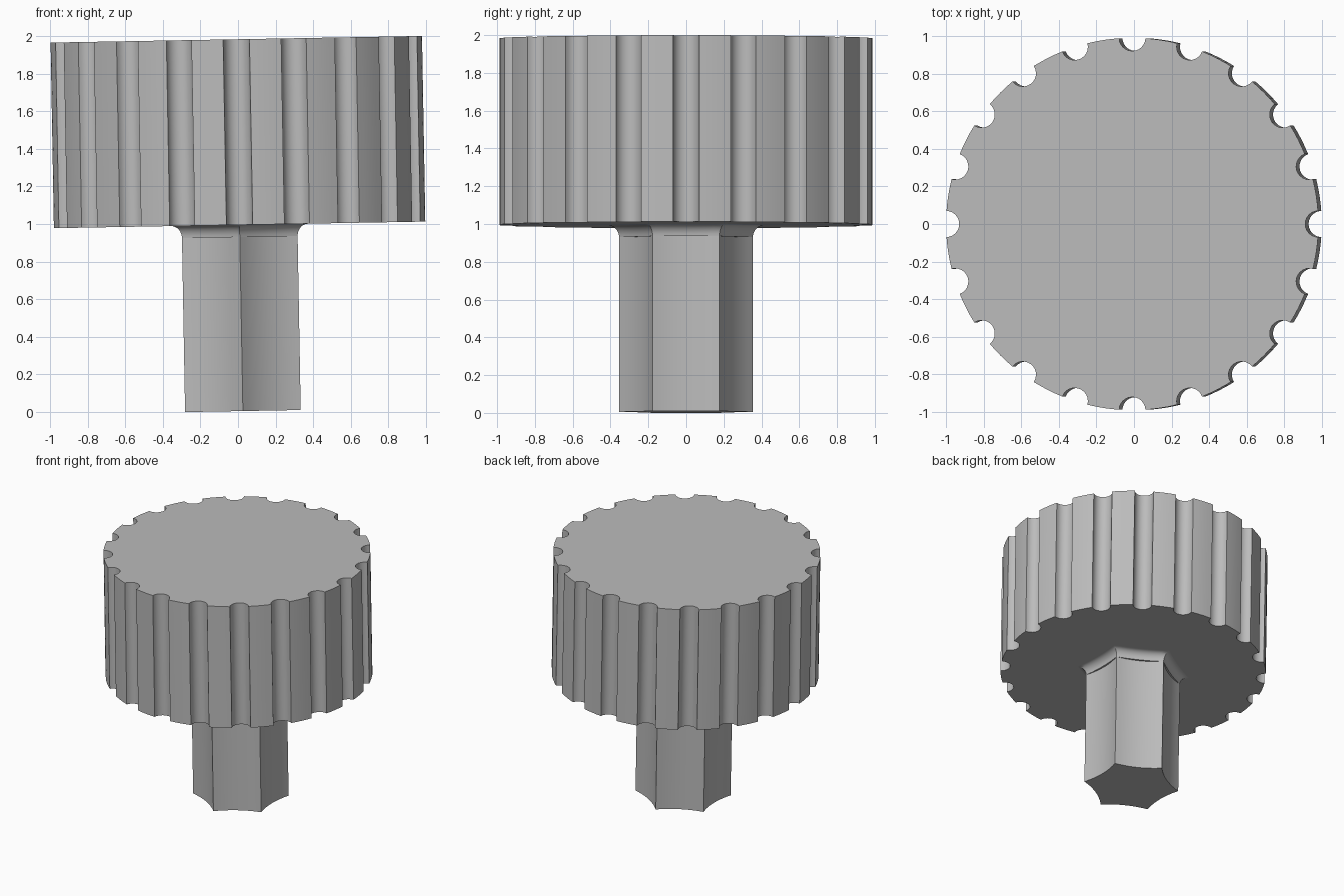
import bpy, bmesh
from math import sin, cos, pi, radians, acos, atan2
from mathutils import Vector

cube = bpy.data.objects.get("Cube")
if cube:
    bpy.data.objects.remove(cube, do_unlink=True)

TILT, BASE = -0.0178, (0.026, 0, 0.0055)
NECK, TOP = 0.99, 1.977

grey = bpy.data.materials.new("plain grey")
grey.use_nodes = True
COLOUR = (0.5, 0.5, 0.5, 1)
grey.diffuse_color = COLOUR
grey.node_tree.nodes["Principled BSDF"].inputs["Base Color"].default_value = COLOUR


def loft(name, rings):
    """Skin a stack of (outline, z) rings and cap both ends."""
    bm = bmesh.new()
    loops = [[bm.verts.new((p.x, p.y, z)) for p in pts] for pts, z in rings]
    for a, b in zip(loops, loops[1:]):
        for i in range(len(a)):
            j = (i + 1) % len(a)
            bm.faces.new((a[i], a[j], b[j], b[i]))
    bm.faces.new(loops[0][::-1])
    bm.faces.new(loops[-1])
    mesh = bpy.data.meshes.new(name)
    bm.to_mesh(mesh)
    bm.free()
    obj = bpy.data.objects.new(name, mesh)
    bpy.context.collection.objects.link(obj)
    mesh.materials.append(grey)
    obj.location, obj.rotation_euler = BASE, (0, TILT, 0)
    bpy.ops.object.select_all(action='DESELECT')
    obj.select_set(True)
    bpy.context.view_layer.objects.active = obj
    bpy.ops.object.shade_smooth_by_angle(angle=radians(28))


def polar(r, a):
    return Vector((r * cos(a), r * sin(a)))


def fluted(radius, groove, count, steps=12, land_steps=4):
    """Circle with round grooves centred on its rim."""
    pts = []
    bite = acos(1 - groove ** 2 / (2 * radius ** 2))
    for k in range(count):
        mid = 2 * pi * k / count
        centre = polar(radius, mid)
        start, end = polar(radius, mid - bite) - centre, polar(radius, mid + bite) - centre
        a0 = atan2(start.y, start.x)
        sweep = (a0 - atan2(end.y, end.x)) % (2 * pi)
        pts += [centre + polar(groove, a0 - sweep * i / steps) for i in range(steps + 1)]
        land = 2 * pi / count - 2 * bite
        pts += [polar(radius, mid + bite + land * i / land_steps) for i in range(1, land_steps)]
    return pts


def hexagon(radius, sag, steps=10):
    """Hexagon whose sides bow inward by sag."""
    pts = []
    for k in range(6):
        a, b = (polar(radius, pi / 6 + (k + i) * pi / 3) for i in (0, 1))
        inward = -(a + b).normalized()
        for i in range(steps):
            t = i / steps
            pts.append(a.lerp(b, t) + inward * sag * 4 * t * (1 - t))
    return pts


# Fluted grip
rim = fluted(0.99, 0.07, 20)
loft("grip_head", [(rim, NECK), (rim, TOP)])

# Six-sided hollow-faced stem
stem = hexagon(0.355, 0.026)
loft("stem", [(stem, 0), (stem, NECK + 0.01)])

# Flared fillet joining stem to grip
R, N = 0.065, 8
flare = []
for i in range(N + 1):
    a = pi / 2 * i / N
    flare.append((hexagon(0.355 + R * (1 - cos(a)), 0.012), NECK - R + R * sin(a)))
loft("stem_fillet", flare)
